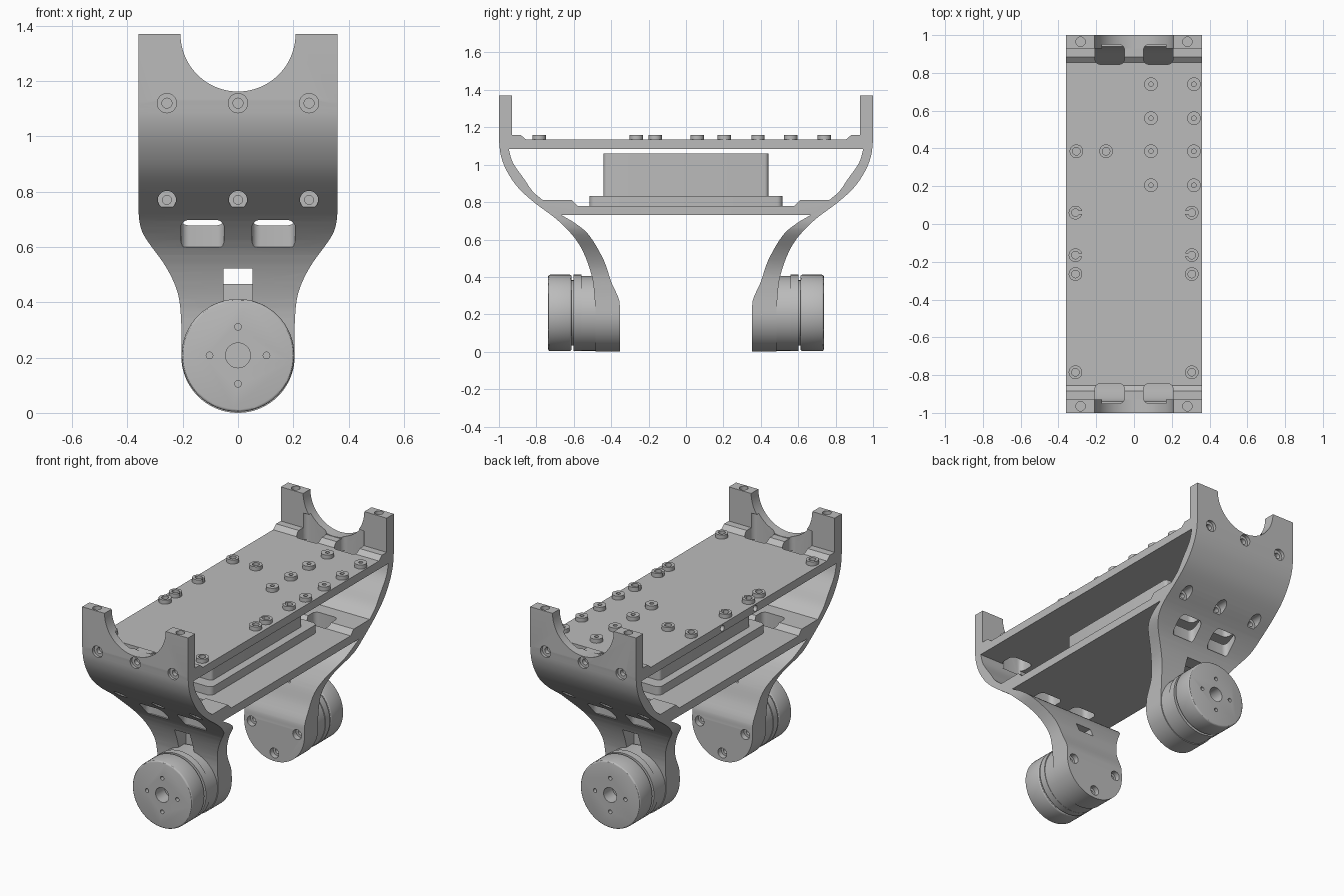
import bpy, bmesh
from math import cos, sin, pi, radians
from mathutils import Vector

cube = bpy.data.objects.get("Cube")
if cube:
    bpy.data.objects.remove(cube, do_unlink=True)

grey = bpy.data.materials.new("plain grey")
grey.use_nodes = True
grey.diffuse_color = (0.5, 0.5, 0.5, 1)
grey.node_tree.nodes["Principled BSDF"].inputs["Base Color"].default_value = (0.5, 0.5, 0.5, 1)


def arc(cx, cy, r, a, b, n=24):
    return [(cx + r * cos(a + (b - a) * i / n), cy + r * sin(a + (b - a) * i / n)) for i in range(n + 1)]


def circle(cx, cy, r, n=24):
    return arc(cx, cy, r, 0, 2 * pi, n)[:-1]


def rounded(x0, x1, y0, y1, r):
    """Rounded rectangle outline."""
    return (arc(x1 - r, y1 - r, r, 0, pi / 2, 5) + arc(x0 + r, y1 - r, r, pi / 2, pi, 5)
            + arc(x0 + r, y0 + r, r, pi, 1.5 * pi, 5) + arc(x1 - r, y0 + r, r, 1.5 * pi, 2 * pi, 5))


def spline(points, n=5):
    """Smooth curve through the points."""
    p = [Vector(q) for q in points]
    p = [2 * p[0] - p[1]] + p + [2 * p[-1] - p[-2]]
    out = []
    for a, b, c, d in zip(p, p[1:], p[2:], p[3:]):
        for i in range(n):
            t = i / n
            v = 0.5 * (2 * b + (c - a) * t + (2 * a - 5 * b + 4 * c - d) * t ** 2
                       + (3 * b - a - 3 * c + d) * t ** 3)
            out.append(tuple(v))
    return out + [tuple(points[-1])]


PLACE = {"X": lambda u, v, w: (w, u, v), "Y": lambda u, v, w: (u, w, v), "Z": lambda u, v, w: (u, v, w)}


def build(name, prisms, helper=False):
    """One object from extruded outlines: (axis, outline, start, end)."""
    bm = bmesh.new()
    for axis, outline, a, b in prisms:
        lo = [bm.verts.new(PLACE[axis](u, v, a)) for u, v in outline]
        hi = [bm.verts.new(PLACE[axis](u, v, b)) for u, v in outline]
        bm.faces.new(lo)
        bm.faces.new(hi[::-1])
        for i in range(len(lo)):
            j = (i + 1) % len(lo)
            bm.faces.new((lo[i], hi[i], hi[j], lo[j]))
    bmesh.ops.recalc_face_normals(bm, faces=bm.faces[:])
    mesh = bpy.data.meshes.new(name)
    bm.to_mesh(mesh)
    bm.free()
    mesh.materials.append(grey)
    ob = bpy.data.objects.new(name, mesh)
    bpy.context.collection.objects.link(ob)
    ob.hide_render = helper
    return ob


def boolean(ob, other, operation="DIFFERENCE"):
    m = ob.modifiers.new(operation.lower(), "BOOLEAN")
    m.operation, m.object, m.solver, m.use_self = operation, other, "EXACT", True


def bake(ob, helpers):
    """Apply the modifiers and remove the cutters."""
    mesh = bpy.data.meshes.new_from_object(ob.evaluated_get(bpy.context.evaluated_depsgraph_get()))
    ob.modifiers.clear()
    ob.data = mesh
    mesh.materials.clear()
    mesh.materials.append(grey)
    for h in helpers:
        bpy.data.objects.remove(h, do_unlink=True)


def smooth(ob):
    bpy.ops.object.select_all(action="DESELECT")
    ob.select_set(True)
    bpy.context.view_layer.objects.active = ob
    bpy.ops.object.shade_smooth_by_angle(angle=radians(30))


def mirror_ends(ob):
    m = ob.modifiers.new("mirror", "MIRROR")
    m.use_axis = (False, True, False)


# Frame side profile, front half: post, upper plate, cavity, lower plate, arm
inner_wall = [(-.948, 1.085), (-.925, 1.01), (-.863, .92), (-.82, .858), (-.765, .81)]
arm_inner = [(-.665, .73), (-.59, .685), (-.516, .62), (-.44, .49), (-.40, .374), (-.36, .285), (-.353, .23)]
arm_outer = [(-.485, .25), (-.505, .41), (-.57, .572), (-.677, .695), (-.81, .797),
             (-.9, .88), (-.96, .97), (-.99, 1.05), (-1, 1.13)]
profile = [(-1, 1.37), (-.93, 1.37), (-.93, 1.16), (-.885, 1.16), (-.855, 1.135), (0, 1.135), (0, 1.085)]
profile += spline(inner_wall) + [(-.61, .81), (-.58, .78), (0, .78), (0, .73)]
profile += spline(arm_inner) + [(-.353, -.1), (-.485, -.1)] + spline(arm_outer)
frame = build("frame", [("X", profile, -.5, .5)])

# Front outline: round notch on top, waist and round foot below
waist = spline([(.36, .73), (.354, .68), (.333, .63), (.26, .527), (.217, .43), (.205, .32), (.205, .205)])
outline = arc(0, 1.37, .208, pi, 2 * pi, 40) + [(.36, 1.37)] + waist
outline += arc(0, .205, .205, 0, -pi, 40)[1:-1] + [(-x, z) for x, z in waist[::-1]] + [(-.36, 1.37)]
shape = build("outline_helper", [("Y", outline, -1.2, .2)], True)
boolean(frame, shape, "INTERSECT")

# Screw holes, pockets and the cable slot
cuts = [("Y", [(-.052, .38), (.052, .38), (.052, .522), (-.052, .522)], -.75, -.43)]
for x in (-.257, 0, .257):
    cuts += [("Y", circle(x, 1.12, .035), -1.1, -.98), ("Y", circle(x, 1.12, .018), -1.05, -.955),
             ("Y", circle(x, .77, .033), -1.1, -.74), ("Y", circle(x, .77, .016), -.8, -.69)]
for s in (-1, 1):
    cuts.append(("Z", circle(s * .283, -.965, .025), 1.28, 1.5))
    x0, x1 = sorted((s * .05, s * .207))
    cuts.append(("Z", rounded(x0, x1, -.95, -.845, .03), 1.05, 1.25))
    cuts.append(("Z", rounded(x0, x1, -.68, -.58, .03), .6, .9))
for x, z in ((-.155, .205), (.155, .205), (0, .05)):
    cuts += [("Y", circle(x, z, .03), -.385, -.2), ("Y", circle(x, z, .015), -.43, -.3)]
cutter = build("frame_cutter", cuts, True)
boolean(frame, cutter)
bake(frame, [shape, cutter])

# Open the centre seam, then mirror to the rear end
bm = bmesh.new()
bm.from_mesh(frame.data)
seam = [f for f in bm.faces if all(abs(v.co.y) < 1e-4 for v in f.verts)]
bmesh.ops.delete(bm, geom=seam, context="FACES")
bm.to_mesh(frame.data)
bm.free()
mirror_ends(frame)
bake(frame, [])

# Two small holes in the right edge of the upper plate
edge_holes = build("edge_cutter", [("X", circle(y, 1.11, .018), -.5, -.31) for y in (-.16, .16)], True)
boolean(frame, edge_holes)
bake(frame, [edge_holes])
smooth(frame)

# Foot pad between arm and motor
pad = build("foot_pad", [("Y", circle(0, .205, .2, 64), -.56, -.45)])
mirror_ends(pad)
smooth(pad)

# Motor: base ring, recessed core and bell with drilled face
for name, r, a, b in (("motor_base", .204, -.602, -.56), ("motor_core", .175, -.615, -.6)):
    ob = build(name, [("Y", circle(0, .208, r, 64), a, b)])
    mirror_ends(ob)
    smooth(ob)
bell = build("motor_bell", [("Y", circle(0, .208, .204, 64), -.737, -.612)])
bevel = bell.modifiers.new("bevel", "BEVEL")
bevel.width, bevel.segments, bevel.limit_method = .01, 3, "ANGLE"
bevel.angle_limit = radians(40)
holes = [("Y", circle(0, .208, .045, 32), -.8, -.65)]
for i in range(4):
    a = i * pi / 2
    holes.append(("Y", circle(.103 * cos(a), .208 + .103 * sin(a), .012, 16), -.8, -.69))
drill = build("motor_cutter", holes, True)
boolean(bell, drill)
bake(bell, [drill])
mirror_ends(bell)
smooth(bell)

# Battery box on its flange, between the plates
box = build("battery_box", [("Z", rounded(-.13, .13, -.44, .44, .02), .82, 1.06)])
flange = build("battery_flange", [("Z", rounded(-.18, .18, -.515, .515, .03), .775, .832)])
for ob in (box, flange):
    smooth(ob)

# Standoffs on the upper plate: (x, y, hole radius, slotted)
spots = [(x, y, .012, False) for x in (.09, .317) for y in (.205, .385, .56, .74)]
spots += [(-.305, .385, .02, False), (-.148, .385, .02, False)]
spots += [(x, y, .02, y in (.06, -.165)) for x in (-.31, .306) for y in (.06, -.165, -.265, -.785)]
for x, y, r, slotted in spots:
    post = build("standoff", [("Z", circle(x, y, .036), 1.13, 1.16)])
    bores = [("Z", circle(x, y, r), 1.138, 1.2)]
    if slotted:
        x0, x1 = sorted((x, x - .06 * (1 if x > 0 else -1)))
        bores.append(("Z", [(x0, y - .008), (x1, y - .008), (x1, y + .008), (x0, y + .008)], 1.138, 1.2))
    bore = build("standoff_cutter", bores, True)
    boolean(post, bore)
    bake(post, [bore])
    smooth(post)
